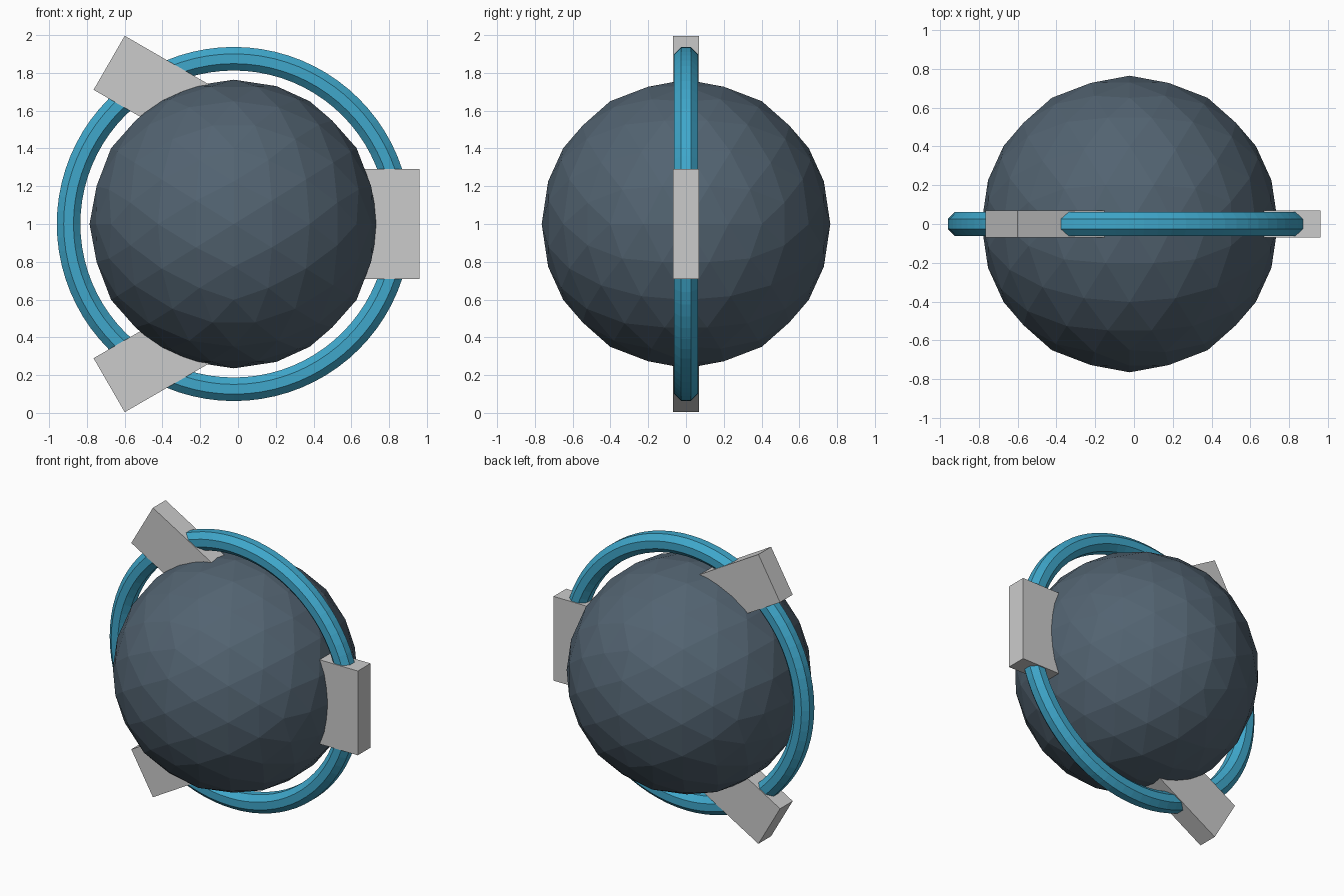
import bpy, bmesh
from math import cos, sin, pi, radians, atan, sqrt
from mathutils import Matrix

if "Cube" in bpy.data.objects:
    bpy.data.objects.remove(bpy.data.objects["Cube"])

CX, CZ = -0.022, 1.0      # shared centre of core and ring


def material(name, rgb):
    m = bpy.data.materials.new(name)
    m.diffuse_color = (*rgb, 1)
    m.use_nodes = True
    m.node_tree.nodes["Principled BSDF"].inputs["Base Color"].default_value = m.diffuse_color
    return m


def add(name, bm, mat=None):
    bmesh.ops.recalc_face_normals(bm, faces=bm.faces)
    me = bpy.data.meshes.new(name)
    bm.to_mesh(me)
    bm.free()
    ob = bpy.data.objects.new(name, me)
    bpy.context.collection.objects.link(ob)
    ob.location = (CX, 0, CZ)
    if mat:
        me.materials.append(mat)
    return ob


# Faceted core, turned so edge midpoints lie on the axes
bm = bmesh.new()
bmesh.ops.create_icosphere(bm, subdivisions=3, radius=0.764)
bmesh.ops.rotate(bm, verts=bm.verts,
                 matrix=Matrix.Rotation(-atan((sqrt(5) - 1) / 2), 3, 'Y'))
add("core_sphere", bm, material("dark_slate", (0.085, 0.125, 0.165)))

# Ring with an octagonal cross-section, standing in the xz plane
SEG, SIDES, MAJOR, MINOR = 80, 8, 0.875, 0.0675
bm = bmesh.new()
loops = []
for i in range(SEG):
    a = 2 * pi * i / SEG
    loop = []
    for j in range(SIDES):
        t = 2 * pi * (j + 0.5) / SIDES
        r = MAJOR + MINOR * cos(t)
        loop.append(bm.verts.new((r * cos(a), MINOR * sin(t), r * sin(a))))
    loops.append(loop)
for i in range(SEG):
    p, q = loops[i], loops[(i + 1) % SEG]
    for j in range(SIDES):
        k = (j + 1) % SIDES
        bm.faces.new((p[j], p[k], q[k], q[j]))
add("outer_ring", bm, material("teal_blue", (0.05, 0.39, 0.6)))

# Three clamp blocks joining ring and core, each with its own tilt
R = 0.818
for name, angle, tilt in (("right_block", 0, 0),
                          ("upper_left_block", 120, 60),
                          ("lower_left_block", 240, -60)):
    bm = bmesh.new()
    bmesh.ops.create_cube(bm, size=1)
    bmesh.ops.scale(bm, verts=bm.verts, vec=(0.33, 0.138, 0.58))
    ob = add(name, bm)
    a = radians(angle)
    ob.location = (CX + R * cos(a), 0, CZ + R * sin(a))
    ob.rotation_euler.y = -radians(tilt)
